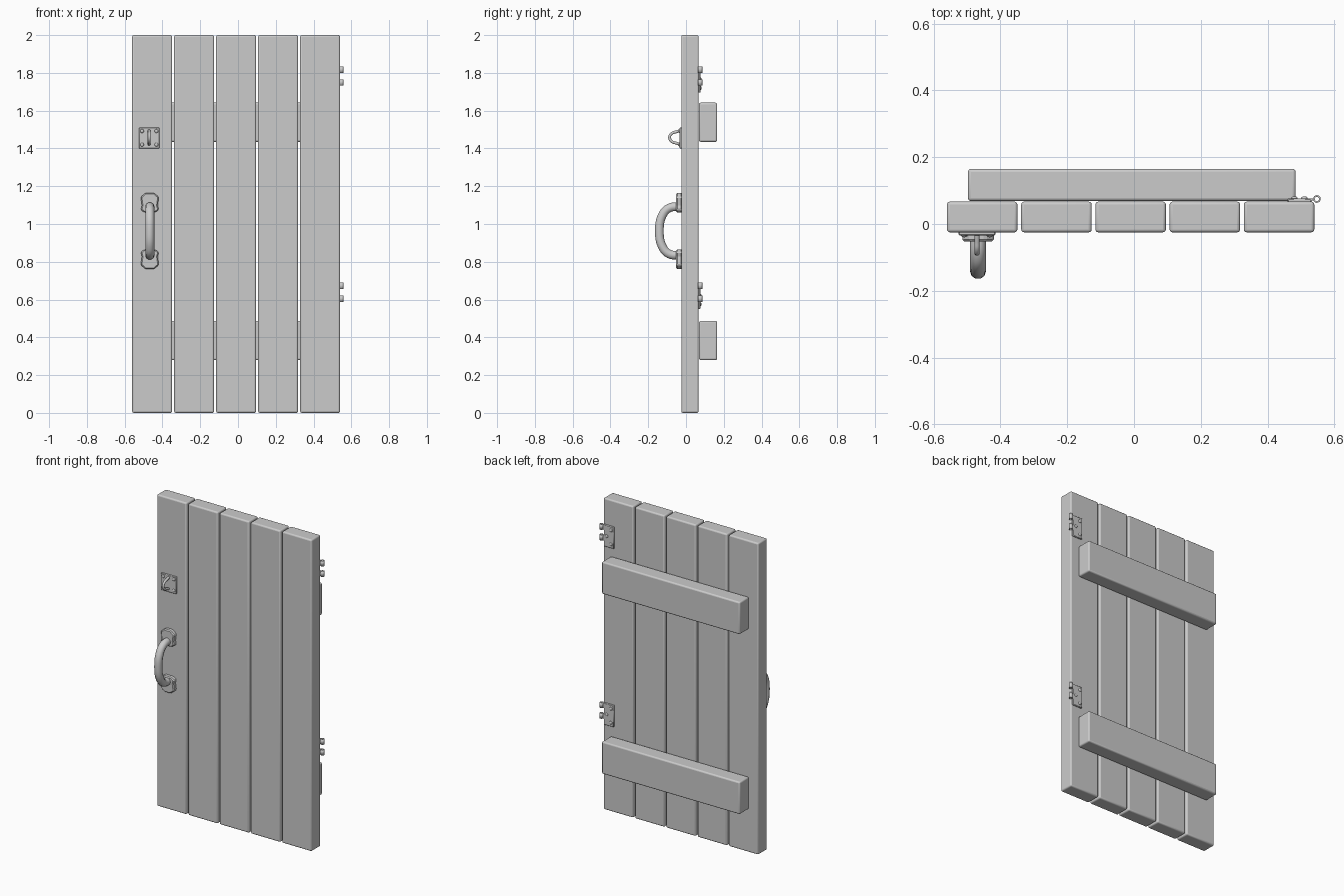
import bpy, math
from mathutils import Vector

if "Cube" in bpy.data.objects:
    bpy.data.objects.remove(bpy.data.objects["Cube"])


def smooth(ob, angle=35):
    bpy.ops.object.select_all(action='DESELECT')
    ob.select_set(True)
    bpy.context.view_layer.objects.active = ob
    bpy.ops.object.shade_smooth_by_angle(angle=math.radians(angle))


def bevel(ob, width, segments=2):
    m = ob.modifiers.new("bevel", 'BEVEL')
    m.width, m.segments = width, segments


def box(name, lo, hi, width=0.0, segments=2):
    lo, hi = Vector(lo), Vector(hi)
    bpy.ops.mesh.primitive_cube_add(size=1, location=(lo + hi) / 2)
    ob = bpy.context.object
    ob.name = name
    ob.scale = hi - lo
    bpy.ops.object.transform_apply(location=False, rotation=False, scale=True)
    if width:
        bevel(ob, width, segments)
        smooth(ob)
    return ob


def prism(name, outline, y0, y1, width):
    # outline in x, z extruded along y
    n = len(outline)
    verts = [(x, y, z) for y in (y0, y1) for x, z in outline]
    faces = [list(range(n)), list(range(2 * n - 1, n - 1, -1))]
    faces += [[i, i + n, (i + 1) % n + n, (i + 1) % n] for i in range(n)]
    me = bpy.data.meshes.new(name)
    me.from_pydata(verts, [], faces)
    me.update()
    ob = bpy.data.objects.new(name, me)
    bpy.context.collection.objects.link(ob)
    bpy.context.view_layer.objects.active = ob
    ob.select_set(True)
    bpy.ops.object.mode_set(mode='EDIT')
    bpy.ops.mesh.select_all(action='SELECT')
    bpy.ops.mesh.normals_make_consistent(inside=False)
    bpy.ops.object.mode_set(mode='OBJECT')
    bevel(ob, width, 1)
    return ob


def rod(name, path, radius, x):
    # round bar through (y, z) points
    cu = bpy.data.curves.new(name, 'CURVE')
    cu.dimensions = '3D'
    cu.bevel_depth, cu.bevel_resolution = radius, 3
    cu.use_fill_caps = True
    cu.resolution_u = 6
    sp = cu.splines.new('BEZIER')
    sp.bezier_points.add(len(path) - 1)
    for p, (y, z) in zip(sp.bezier_points, path):
        p.co = (x, y, z)
        p.handle_left_type = p.handle_right_type = 'AUTO'
    ob = bpy.data.objects.new(name, cu)
    bpy.context.collection.objects.link(ob)
    return ob


def screw(name, x, y, z, r=0.010):
    bpy.ops.mesh.primitive_uv_sphere_add(segments=12, ring_count=8, radius=r, location=(x, y, z))
    ob = bpy.context.object
    ob.name = name
    ob.scale.y = 0.6
    smooth(ob, 60)


# vertical planks
for i in range(5):
    x = -0.56 + 0.2222 * i
    box(f"plank_{i + 1}", (x, -0.025, 0), (x + 0.211, 0.067, 2), 0.009, 3)

# cross braces on the back
for name, z in (("upper_brace", 1.435), ("lower_brace", 0.28)):
    box(name, (-0.497, 0.069, z), (0.484, 0.165, z + 0.207), 0.009, 3)

# hinges: leaf, knuckles and screws
for side, z in (("upper", 1.695), ("lower", 0.55)):
    box(f"{side}_hinge_leaf", (0.46, 0.065, z), (0.531, 0.077, z + 0.14), 0.003, 1)
    for k, dz in enumerate((0.037, 0.105)):
        box(f"{side}_hinge_tab_{k}", (0.525, 0.070, z + dz), (0.541, 0.077, z + dz + 0.034))
        bpy.ops.mesh.primitive_cylinder_add(vertices=16, radius=0.0115, depth=0.034, end_fill_type='NOTHING',
                                            location=(0.5475, 0.075, z + dz + 0.017))
        ob = bpy.context.object
        ob.name = f"{side}_hinge_knuckle_{k}"
        m = ob.modifiers.new("wall", 'SOLIDIFY')
        m.thickness, m.offset = 0.005, -1
        smooth(ob)
    for k, (x, dz) in enumerate(((0.48, 0.115), (0.51, 0.07), (0.48, 0.025))):
        screw(f"{side}_hinge_screw_{k}", x, 0.077, z + dz)

# pull handle: two faceted mounts and a curved bar
hx, hz = -0.467, 0.963
half = [(0.022, 0.202), (0.048, 0.18), (0.042, 0.135), (0.048, 0.112), (0.028, 0.098)]
for name, s in (("upper_handle_mount", 1), ("lower_handle_mount", -1)):
    pts = [(hx + x, hz + s * z) for x, z in half] + [(hx - x, hz + s * z) for x, z in reversed(half)]
    prism(name, pts, -0.052, -0.02, 0.006)
rod("handle_bar", [(-0.035, 1.092), (-0.088, 1.085), (-0.123, 1.05), (-0.141, 0.963),
                   (-0.123, 0.876), (-0.088, 0.841), (-0.035, 0.834)], 0.024, hx)

# latch staple: plate, four screws and a loop
lx = -0.47
box("latch_plate", (lx - 0.055, -0.034, 1.40), (lx + 0.055, -0.02, 1.51), 0.003, 1)
for i, sx in enumerate((-1, 1)):
    for j, z in enumerate((1.42, 1.492)):
        screw(f"latch_screw_{i}{j}", lx + sx * 0.038, -0.034, z)
rod("latch_loop", [(-0.028, 1.495), (-0.052, 1.488), (-0.077, 1.478), (-0.087, 1.458),
                   (-0.077, 1.438), (-0.052, 1.428), (-0.028, 1.421)], 0.008, lx)
